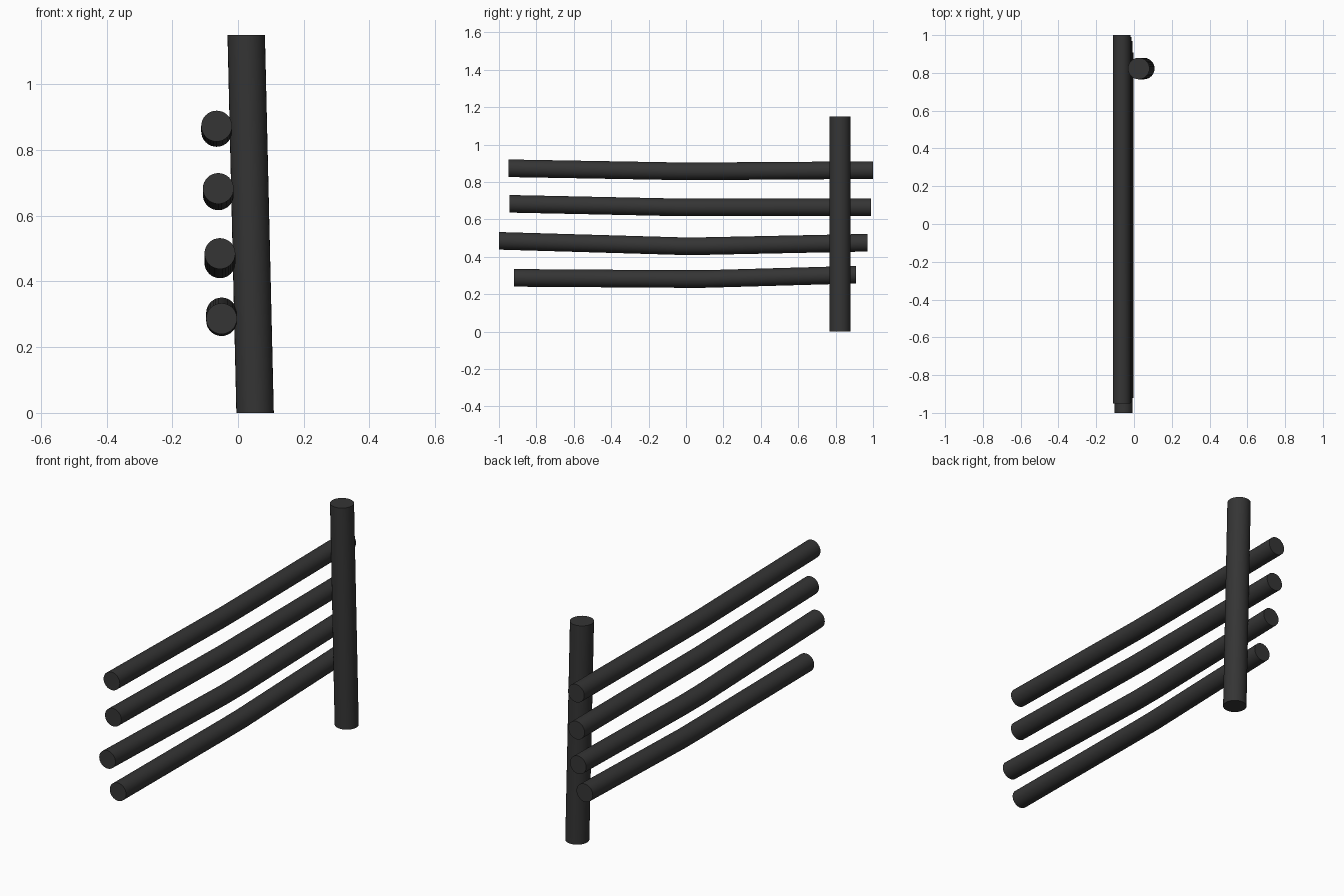
import bpy, bmesh, math
from mathutils import Vector

if "Cube" in bpy.data.objects:
    bpy.data.objects.remove(bpy.data.objects["Cube"])

SIDES = 32
mat = bpy.data.materials.new("dark_wood")
mat.diffuse_color = (0.035, 0.035, 0.035, 1)
mat.use_nodes = True
mat.node_tree.nodes["Principled BSDF"].inputs["Base Color"].default_value = mat.diffuse_color


def tube(name, centres, radius, u, v):
    """Round bar: a ring around each centre in the u/v plane, capped ends."""
    bm = bmesh.new()
    rings = []
    for c in centres:
        ring = []
        for i in range(SIDES):
            a = 2 * math.pi * i / SIDES
            ring.append(bm.verts.new(Vector(c) + radius * (math.cos(a) * Vector(u) + math.sin(a) * Vector(v))))
        rings.append(ring)
    for r0, r1 in zip(rings, rings[1:]):
        for i in range(SIDES):
            j = (i + 1) % SIDES
            bm.faces.new((r0[i], r0[j], r1[j], r1[i]))
    bm.faces.new(rings[0])
    bm.faces.new(rings[-1])
    bmesh.ops.recalc_face_normals(bm, faces=bm.faces[:])
    me = bpy.data.meshes.new(name)
    bm.to_mesh(me)
    bm.free()
    me.materials.append(mat)
    ob = bpy.data.objects.new(name, me)
    bpy.context.collection.objects.link(ob)
    bpy.ops.object.select_all(action='DESELECT')
    ob.select_set(True)
    bpy.context.view_layer.objects.active = ob
    bpy.ops.object.shade_smooth_by_angle(angle=math.radians(30))


# Slightly leaning post
tube("fence_post", [(0.052, 0.823, 0), (0.025, 0.823, 1.15)], 0.057, (1, 0, 0), (0, 1, 0))

# Sagging rails: x, front y, back y, front z, middle z, back z
rails = [
    (-0.050, -0.92, 0.908, 0.287, 0.281, 0.304),
    (-0.055, -1.00, 0.970, 0.485, 0.457, 0.475),
    (-0.060, -0.945, 0.990, 0.683, 0.664, 0.665),
    (-0.065, -0.95, 1.00, 0.873, 0.857, 0.863),
]
for n, (x, y0, y1, z0, zm, z1) in enumerate(rails, 1):
    pts = [(x, y0, z0), (x, -0.04, zm), (x, 0.1, zm), (x, y1, z1)]
    tube(f"fence_rail_{n}", pts, 0.047, (1, 0, 0), (0, 0, 1))
